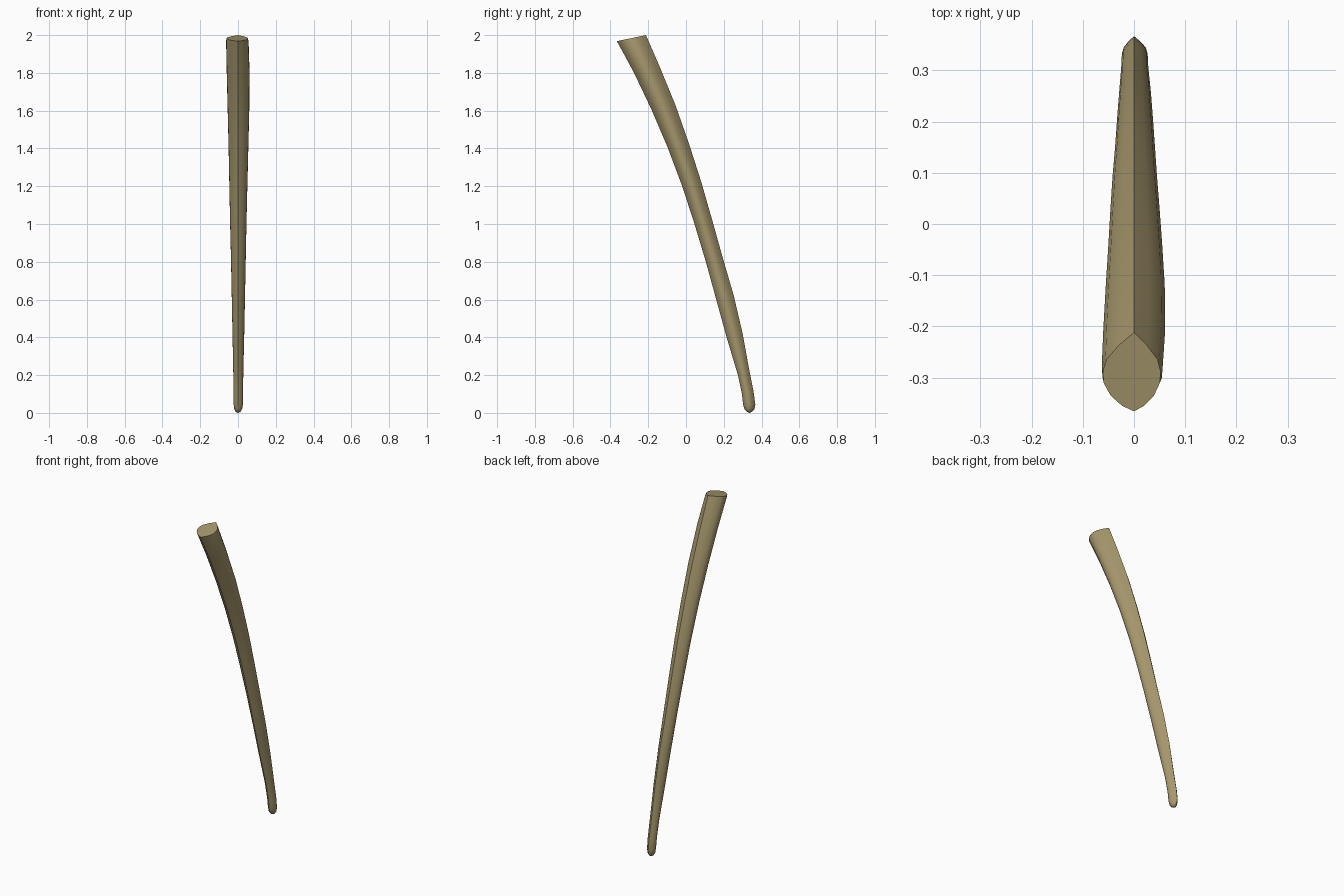
import bpy, bmesh, math

# Rings along the shaft: front ridge y, z, back ridge y, z, left and right half widths
RINGS = [
    (0.322, 0.006, 0.350, 0.006, 0.012, 0.013),
    (0.309, 0.020, 0.362, 0.020, 0.020, 0.022),
    (0.302, 0.045, 0.367, 0.045, 0.023, 0.026),
    (0.296, 0.10, 0.358, 0.11, 0.024, 0.027),
    (0.275, 0.20, 0.336, 0.22, 0.025, 0.028),
    (0.215, 0.40, 0.300, 0.42, 0.029, 0.033),
    (0.160, 0.60, 0.253, 0.62, 0.033, 0.037),
    (0.105, 0.80, 0.195, 0.82, 0.037, 0.041),
    (0.045, 1.00, 0.139, 1.02, 0.042, 0.045),
    (-0.020, 1.20, 0.080, 1.225, 0.046, 0.050),
    (-0.095, 1.40, 0.016, 1.425, 0.050, 0.055),
    (-0.180, 1.60, -0.056, 1.63, 0.055, 0.060),
    (-0.275, 1.80, -0.138, 1.83, 0.060, 0.061),
    (-0.355, 1.948, -0.205, 1.984, 0.063, 0.056),
    (-0.366, 1.968, -0.212, 2.0, 0.061, 0.052),
]
# Almond half section: position from front ridge to back ridge, width fraction
HALF = [(0, 0), (.07, .38), (.2, .75), (.36, .97), (.5, 1), (.66, .88), (.84, .48), (1, 0)]

bm = bmesh.new()
loops = []
for yf, zf, yb, zb, left, right in RINGS:
    section = [(t, w * right) for t, w in HALF] + [(t, -w * left) for t, w in HALF[-2:0:-1]]
    loops.append([bm.verts.new((x, yf + (yb - yf) * t, zf + (zb - zf) * t)) for t, x in section])

# Skin the shaft between rings
n = len(loops[0])
for a, b in zip(loops, loops[1:]):
    for i in range(n):
        j = (i + 1) % n
        bm.faces.new((a[i], a[j], b[j], b[i]))

# Rounded tip and flat cut top
tip = bm.verts.new((0, 0.336, 0))
for i in range(n):
    bm.faces.new((tip, loops[0][(i + 1) % n], loops[0][i]))
bm.faces.new(loops[-1])
bmesh.ops.recalc_face_normals(bm, faces=bm.faces)

mesh = bpy.data.meshes.new("curved_shaft")
bm.to_mesh(mesh)
bm.free()
shaft = bpy.data.objects.new("curved_shaft", mesh)
bpy.context.collection.objects.link(shaft)

# Tan horn colour
mat = bpy.data.materials.new("tan")
mat.diffuse_color = (0.38, 0.31, 0.15, 1)
mesh.materials.append(mat)

bpy.context.view_layer.objects.active = shaft
shaft.select_set(True)
bpy.ops.object.shade_smooth_by_angle(angle=math.radians(42))
